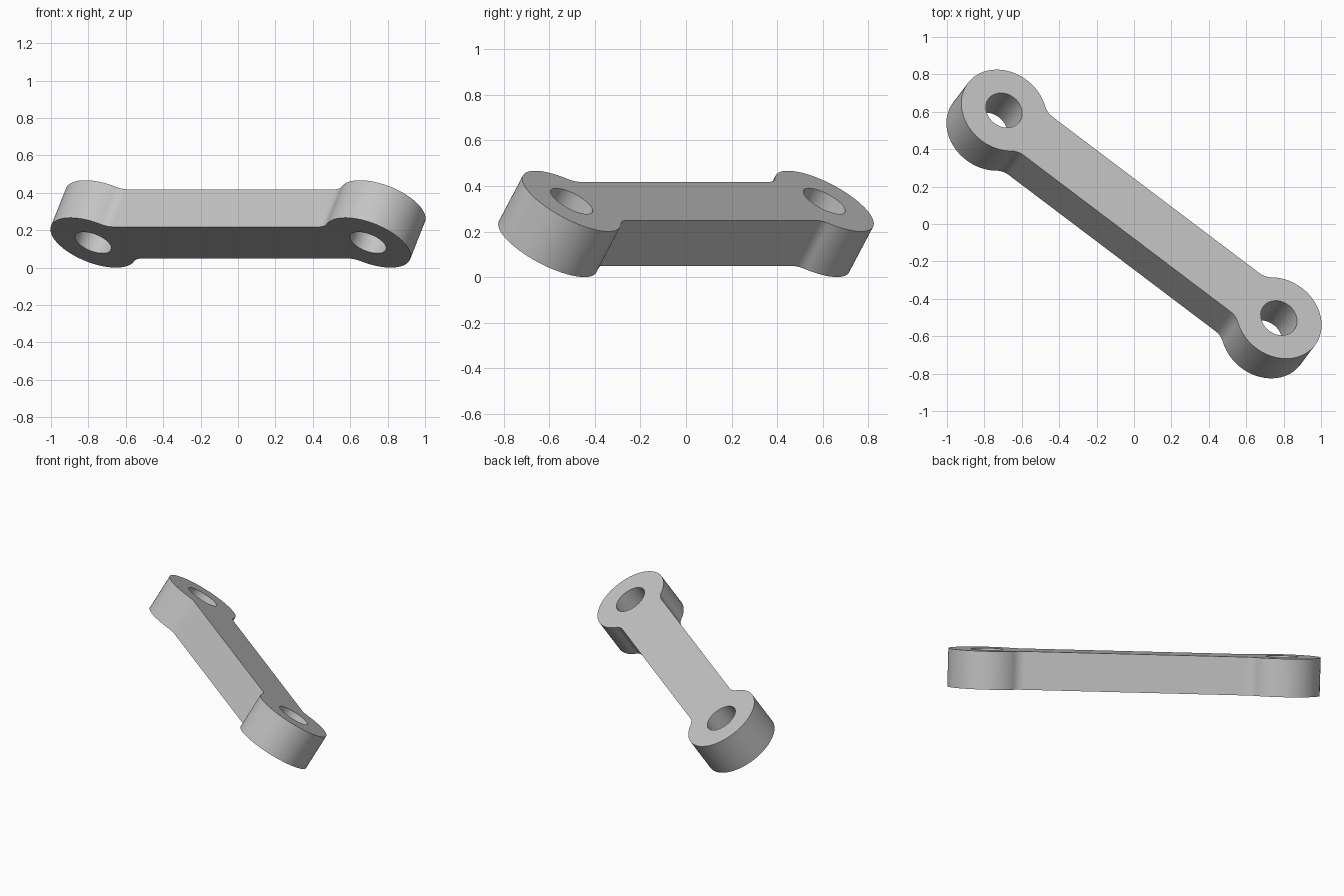
import bpy, bmesh
from math import sin, cos, pi, atan2, sqrt
from mathutils import Matrix, Vector

cube = bpy.data.objects.get("Cube")
if cube:
    bpy.data.objects.remove(cube, do_unlink=True)

# Link dimensions
half_span = 0.921     # middle to hole centre
end_r = 0.242         # rounded end radius
hole_r = 0.103
bar_w = 0.154         # half width of the bar
fillet = 0.10
thickness = 0.24


def arc(cx, cy, r, a0, a1, n):
    """Points along an arc, both ends included."""
    return [(cx + r * cos(a0 + (a1 - a0) * i / n),
             cy + r * sin(a0 + (a1 - a0) * i / n)) for i in range(n + 1)]


# One quarter of the outline: rounded end, then concave fillet into the bar
reach = sqrt((end_r + fillet) ** 2 - (bar_w + fillet) ** 2)
tangent = atan2(bar_w + fillet, -reach)
quarter = arc(half_span, 0, end_r, 0, tangent, 32)
quarter += arc(half_span - reach, bar_w + fillet, fillet, tangent + pi, 1.5 * pi, 12)[1:]

# Mirror the quarter into the full outline
outline = quarter + [(-x, y) for x, y in reversed(quarter)]
outline += [(-x, -y) for x, y in quarter[1:]]
outline += [(x, -y) for x, y in quarter[:0:-1]]
holes = [arc(s * half_span, 0, hole_r, 0, 2 * pi, 48)[:-1] for s in (-1, 1)]

# Flat face with two holes
bm = bmesh.new()
for loop in [outline] + holes:
    verts = [bm.verts.new((x, y, 0)) for x, y in loop]
    for i, v in enumerate(verts):
        bm.edges.new((verts[i - 1], v))
bmesh.ops.triangle_fill(bm, use_beauty=True, use_dissolve=False,
                        edges=bm.edges[:], normal=(0, 0, 1))
bmesh.ops.recalc_face_normals(bm, faces=bm.faces[:])
mesh = bpy.data.meshes.new("connecting_link")
bm.to_mesh(mesh)
bm.free()

link = bpy.data.objects.new("connecting_link", mesh)
bpy.context.collection.objects.link(link)
for o in bpy.context.selected_objects:
    o.select_set(False)
link.select_set(True)
bpy.context.view_layer.objects.active = link

# Thicken, then smooth the curved walls
solid = link.modifiers.new("thickness", 'SOLIDIFY')
solid.thickness = thickness
solid.offset = 0
bpy.ops.object.modifier_apply(modifier=solid.name)
bpy.ops.object.shade_smooth_by_angle(angle=pi / 6)

# Lay the link along a level diagonal, tilted about its own length
along = Vector((0.798, -0.603, 0)).normalized()
normal = Vector((0.08, 0.105, 0.2)).normalized()
across = normal.cross(along).normalized()
normal = along.cross(across)
turn = Matrix((along, across, normal)).transposed().to_4x4()
mesh.transform(turn)
mesh.transform(Matrix.Translation((0, 0, -min(v.co.z for v in mesh.vertices))))

# Plain grey metal
grey = bpy.data.materials.new("light grey")
grey.use_nodes = True
colour = (0.55, 0.55, 0.55, 1)
grey.diffuse_color = colour
grey.node_tree.nodes["Principled BSDF"].inputs["Base Color"].default_value = colour
mesh.materials.append(grey)
